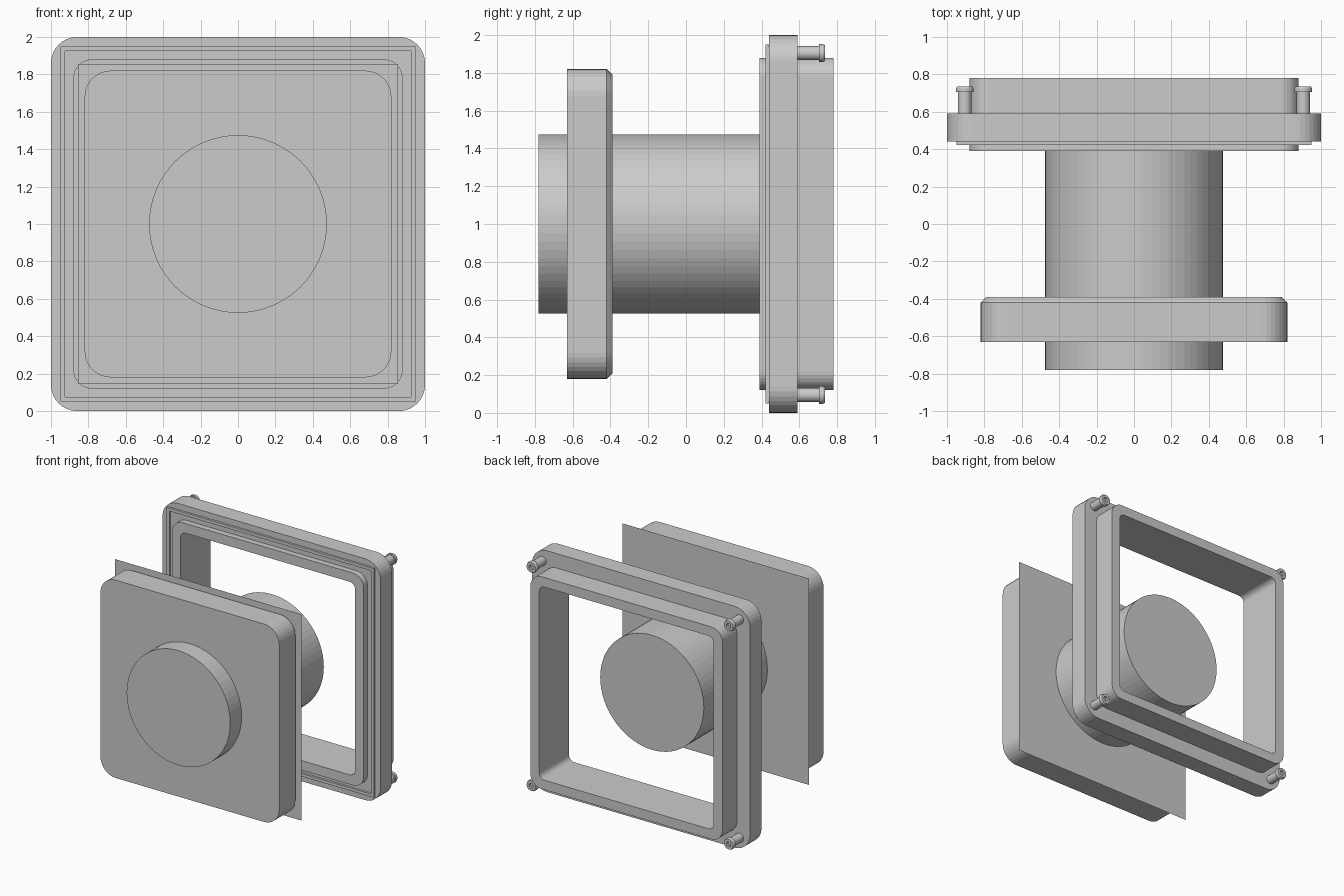
import bpy, bmesh, math
from mathutils import Matrix, Vector

cube = bpy.data.objects.get("Cube")
if cube:
    bpy.data.objects.remove(cube)

grey = bpy.data.materials.new("plain grey")
grey.use_nodes = True
COLOUR = (0.6, 0.6, 0.6, 1)
grey.diffuse_color = COLOUR
grey.node_tree.nodes["Principled BSDF"].inputs["Base Color"].default_value = COLOUR

CENTRE = Vector((0, 0, 1))


def finish(name, bm):
    bmesh.ops.recalc_face_normals(bm, faces=bm.faces)
    mesh = bpy.data.meshes.new(name)
    bm.to_mesh(mesh)
    bm.free()
    mesh.materials.append(grey)
    obj = bpy.data.objects.new(name, mesh)
    bpy.context.collection.objects.link(obj)
    return obj


def rounded_square(half, radius, steps=8):
    """Outline in x and z; a zero radius gives sharp corners."""
    points = []
    for corner in range(4):
        start = corner * math.pi / 2
        cx = (half - radius) * (1 if corner in (0, 3) else -1)
        cz = (half - radius) * (1 if corner < 2 else -1)
        if radius == 0:
            points.append((cx, cz))
            continue
        for i in range(steps + 1):
            a = start + i / steps * math.pi / 2
            points.append((cx + radius * math.cos(a), cz + radius * math.sin(a)))
    return points


def circle(radius, sides):
    return [(radius * math.cos(2 * math.pi * i / sides),
             radius * math.sin(2 * math.pi * i / sides)) for i in range(sides)]


def loft(name, sections, ring=False, centre=CENTRE):
    """Join (outline, y) sections; a ring closes on itself, otherwise cap the ends."""
    bm = bmesh.new()
    loops = [[bm.verts.new(centre + Vector((x, y, z))) for x, z in outline]
             for outline, y in sections]
    pairs = list(zip(loops, loops[1:]))
    if ring:
        pairs.append((loops[-1], loops[0]))
    else:
        bm.faces.new(loops[0])
        bm.faces.new(loops[-1])
    for a, b in pairs:
        n = len(a)
        for i in range(n):
            j = (i + 1) % n
            bm.faces.new((a[i], a[j], b[j], b[i]))
    return finish(name, bm)


def square_ring(name, outer, outer_r, inner, inner_r, front, back):
    out, inn = rounded_square(outer, outer_r), rounded_square(inner, inner_r)
    return loft(name, [(out, front), (out, back), (inn, back), (inn, front)], ring=True)


# Front plate with a chamfered back edge
plate = rounded_square(0.82, 0.14)
loft("front_plate", [(plate, -0.63), (plate, -0.42),
                     (rounded_square(0.79, 0.11), -0.39)])

# Thin square sheet behind the plate
bm = bmesh.new()
bm.faces.new([bm.verts.new(CENTRE + Vector((x, -0.388, z)))
              for x, z in rounded_square(0.855, 0)])
finish("backing_sheet", bm)

# Round core through the plate
core = circle(0.475, 64)
loft("core_cylinder", [(core, -0.78), (core, 0.445)])

# Rear frame: flange, sealing ridge and inner sleeve
square_ring("frame_flange", 1.0, 0.14, 0.85, 0.07, 0.44, 0.59)
square_ring("sealing_ridge", 0.95, 0, 0.925, 0, 0.422, 0.445)
square_ring("inner_sleeve", 0.88, 0.1, 0.80, 0.05, 0.39, 0.78)

# Corner screws with a recessed hexagonal socket
for side_x, side_name in ((-1, "right"), (1, "left")):
    for side_z, level in ((-1, "lower"), (1, "upper")):
        shaft, head = circle(0.037, 24), circle(0.047, 24)
        socket = circle(0.02, 24)
        loft(f"{level}_{side_name}_screw",
             [(shaft, 0.58), (shaft, 0.705), (head, 0.705), (head, 0.725),
              (circle(0.042, 24), 0.735), (socket, 0.735), (socket, 0.715)],
             centre=CENTRE + Vector((0.905 * side_x, 0, 0.905 * side_z)))
